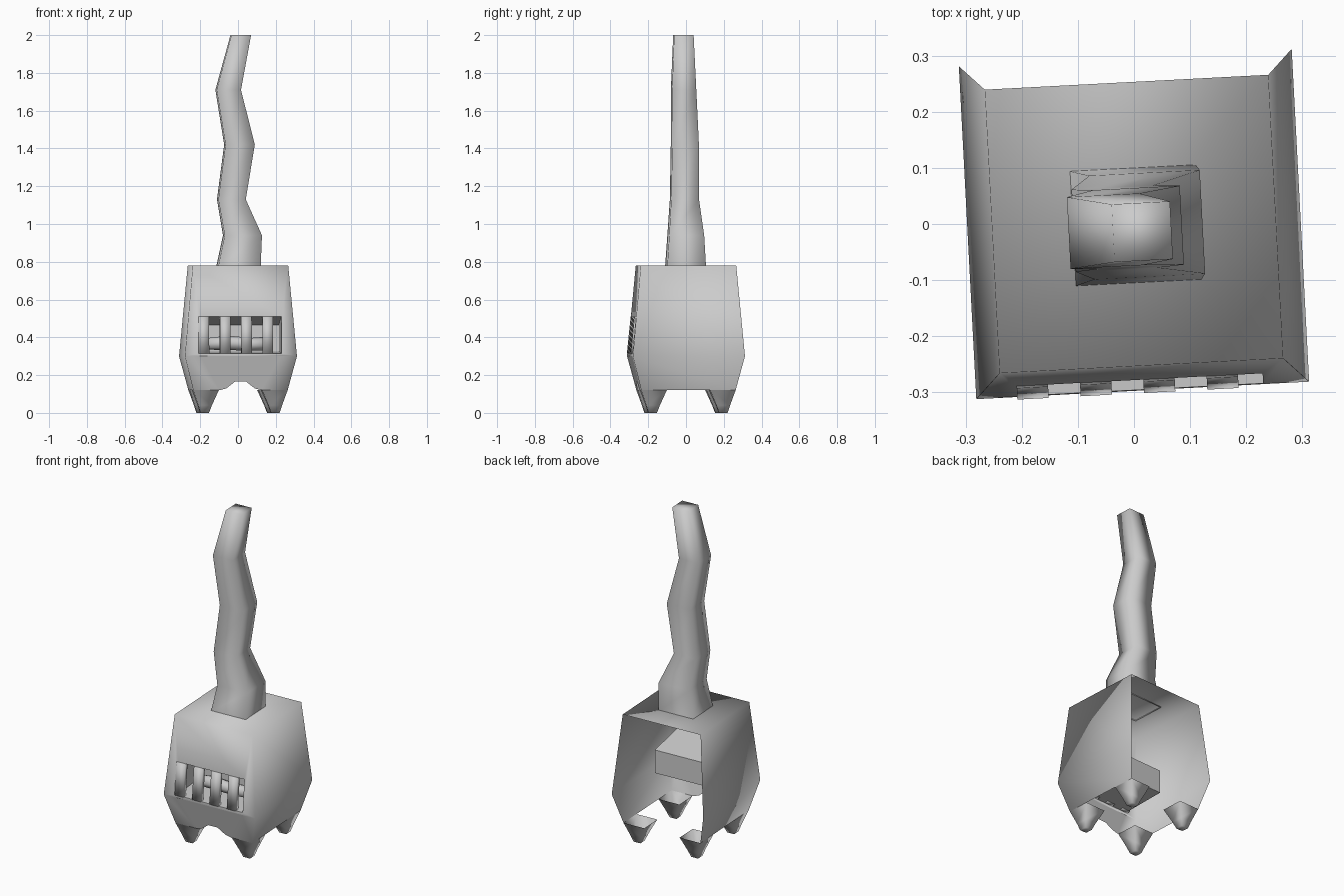
import bpy, bmesh, math
from mathutils import Matrix

if "Cube" in bpy.data.objects:
    bpy.data.objects.remove(bpy.data.objects["Cube"])

TWIST = Matrix.Rotation(math.radians(3), 4, 'Z')


def build(name, polys, smooth=True, merge=0.0015):
    """Object from a list of polygons (lists of points), welded and twisted."""
    bm = bmesh.new()
    for poly in polys:
        bm.faces.new([bm.verts.new(p) for p in poly])
    bmesh.ops.remove_doubles(bm, verts=bm.verts, dist=merge)
    bmesh.ops.recalc_face_normals(bm, faces=bm.faces)
    bmesh.ops.transform(bm, matrix=TWIST, verts=bm.verts)
    me = bpy.data.meshes.new(name)
    bm.to_mesh(me)
    bm.free()
    for p in me.polygons:
        p.use_smooth = smooth
    ob = bpy.data.objects.new(name, me)
    bpy.context.collection.objects.link(ob)
    return ob


def half(z):
    """Half width of the body at height z."""
    if z > 0.3:
        return 0.297 - (z - 0.3) / 0.48 * 0.044
    return 0.25 + (z - 0.12) / 0.18 * 0.047


def front(x, z):
    return (x, -half(z), z)


def rect(x0, x1, y0, y1, z):
    return [(x0, y0, z), (x1, y0, z), (x1, y1, z), (x0, y1, z)]


def loft(rings, cap_start=False, cap_end=False):
    polys = []
    for a, b in zip(rings, rings[1:]):
        n = len(a)
        polys += [[a[i], a[(i + 1) % n], b[(i + 1) % n], b[i]] for i in range(n)]
    if cap_start:
        polys.append(rings[0][::-1])
    if cap_end:
        polys.append(rings[-1])
    return polys


# Stove body: thin shell, open at the back and below
T, M, B = 0.78, 0.3, 0.12
t, m, b = half(T), half(M), half(B)
OW, O0, O1 = 0.215, 0.315, 0.51          # mouth half width, bottom, top
polys = [rect(-t, t, -t, t, T)]
for s in (-1, 1):
    polys.append([(s*t, -t, T), (s*t, t, T), (s*m, m, M), (s*m, -m, M)])
    polys.append([(s*m, -m, M), (s*m, m, M), (s*b, b, B), (s*b, -b, B)])
    polys.append([front(s*t, T), front(s*OW, O1), front(s*OW, O0), front(s*m, M)])
polys.append([front(-t, T), front(t, T), front(OW, O1), front(-OW, O1)])
polys.append([front(-m, M), front(-OW, O0), front(OW, O0), front(m, M)])
# Front apron with the arch between the feet
arch = [(-0.25, .12), (-0.11, .12), (-0.075, .13), (-0.03, .165),
        (0.03, .165), (0.075, .13), (0.11, .12), (0.25, .12)]
top = [-m + 2 * m * i / 7 for i in range(8)]
for i in range(7):
    polys.append([front(top[i], M), front(top[i+1], M), front(*arch[i+1]), front(*arch[i])])
build("stove_body", polys)

# Firebox behind the mouth
prof = [(-half(O1), O1), (-0.02, 0.465), (-0.02, 0.325), (-half(O0), O0)]
w = OW
polys = [[(-w, *p), (w, *p), (w, *q), (-w, *q)] for p, q in zip(prof, prof[1:])]
polys += [[(s * w, *p) for p in prof] for s in (-1, 1)]
build("firebox", polys, smooth=False)

# Grate bars, leaning with the front wall
for i in range(4):
    x = -0.196 + 0.113 * i
    lo = rect(x - .028, x + .028, -half(O0) - .006, -half(O0) + .024, O0)
    hi = rect(x - .028, x + .028, -half(O1) - .004, -half(O1) + .022, O1)
    build(f"grate_bar_{i+1}", loft([lo, hi], True, True))

# Log lying in the fire
rings = []
for x, r, dz in [(-.18, .03, 0), (-.06, .038, .006), (.06, .034, -.002), (.17, .036, .004)]:
    rings.append([(x, -.15 + r * math.cos(k * math.pi / 4),
                   .365 + dz + r * math.sin(k * math.pi / 4)) for k in range(8)])
build("log", loft(rings, True, True))

# Feet: tapered corner shells
for sx in (-1, 1):
    for sy in (-1, 1):
        rings = [rect(sx*i, sx*o, sy*i, sy*o, z) for i, o, z in
                 [(.115, .25, .12), (.15, .222, .04), (.165, .21, 0.0)]]
        name = ("front" if sy < 0 else "back") + ("_left" if sx < 0 else "_right") + "_foot"
        build(name, loft(rings, False, True))

# Crooked chimney: left, right, front, back, height
sections = [(-.11, .115, -.105, .10, .775), (-.075, .122, -.095, .09, .94),
            (-.108, .037, -.08, .067, 1.13), (-.07, .085, -.077, .064, 1.42),
            (-.117, .012, -.074, .054, 1.71), (-.038, .066, -.066, .037, 2.0)]
build("chimney", loft([rect(*s) for s in sections], False, True))
